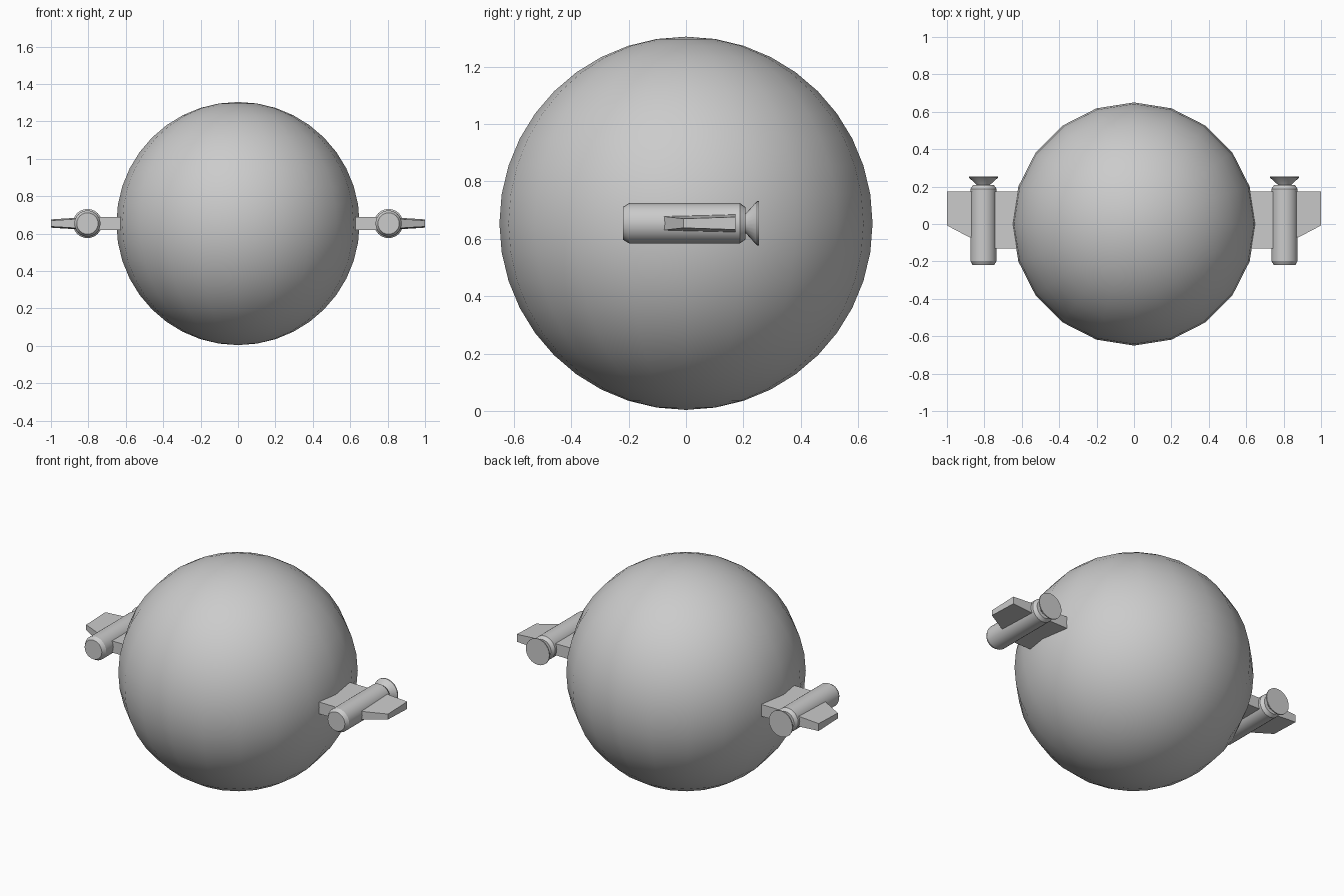
import bpy, bmesh
from math import cos, sin, pi, radians

if "Cube" in bpy.data.objects:
    bpy.data.objects.remove(bpy.data.objects["Cube"])

CZ = 0.654


def make_object(name, bm, angle=30):
    bmesh.ops.recalc_face_normals(bm, faces=bm.faces)
    me = bpy.data.meshes.new(name)
    bm.to_mesh(me)
    bm.free()
    ob = bpy.data.objects.new(name, me)
    bpy.context.collection.objects.link(ob)
    bpy.ops.object.select_all(action='DESELECT')
    bpy.context.view_layer.objects.active = ob
    ob.select_set(True)
    bpy.ops.object.shade_smooth_by_angle(angle=radians(angle))
    return ob


def lathe_y(name, profile, x, sides=24):
    """Closed solid of revolution about a y-parallel axis; profile is (y, radius)."""
    bm = bmesh.new()
    rings = [[bm.verts.new((x + r * cos(2 * pi * i / sides), y,
                            CZ + r * sin(2 * pi * i / sides)))
              for i in range(sides)] for y, r in profile]
    for a, b in zip(rings, rings[1:]):
        for i in range(sides):
            j = (i + 1) % sides
            bm.faces.new((a[i], a[j], b[j], b[i]))
    bm.faces.new(rings[0])
    bm.faces.new(rings[-1])
    return make_object(name, bm)


def wing_panel(name, side, sections):
    """Loft between two sections: (x, front y, back y, front half height, back half height)."""
    bm = bmesh.new()
    loops = []
    for x, y0, y1, h0, h1 in sections:
        loops.append([bm.verts.new((side * x, y, CZ + h)) for y, h in
                      ((y0, -h0), (y1, -h1), (y1, h1), (y0, h0))])
    a, b = loops
    for i in range(4):
        j = (i + 1) % 4
        bm.faces.new((a[i], a[j], b[j], b[i]))
    bm.faces.new(a)
    bm.faces.new(b)
    return make_object(name, bm)


# spherical hull
bm = bmesh.new()
bmesh.ops.create_uvsphere(bm, u_segments=20, v_segments=20, radius=0.65)
bmesh.ops.translate(bm, verts=bm.verts, vec=(0, 0, CZ))
make_object("hull", bm, 40)

body = [(-0.22, 0.057), (-0.198, 0.07), (0.188, 0.07), (0.208, 0.056)]
nozzle = [(0.195, 0.03), (0.21, 0.036), (0.248, 0.078), (0.254, 0.078)]

for side, label in ((-1, "left"), (1, "right")):
    # engine pod and flared exhaust
    lathe_y(label + "_engine", body, side * 0.805)
    lathe_y(label + "_nozzle", nozzle, side * 0.805)
    # strut between hull and engine
    wing_panel(label + "_strut", side,
               [(0.56, -0.13, 0.173, 0.036, 0.036),
                (0.80, -0.13, 0.173, 0.034, 0.034)])
    # tapered outer winglet
    wing_panel(label + "_winglet", side,
               [(0.80, -0.113, 0.173, 0.028, 0.035),
                (1.00, -0.008, 0.173, 0.016, 0.022)])
